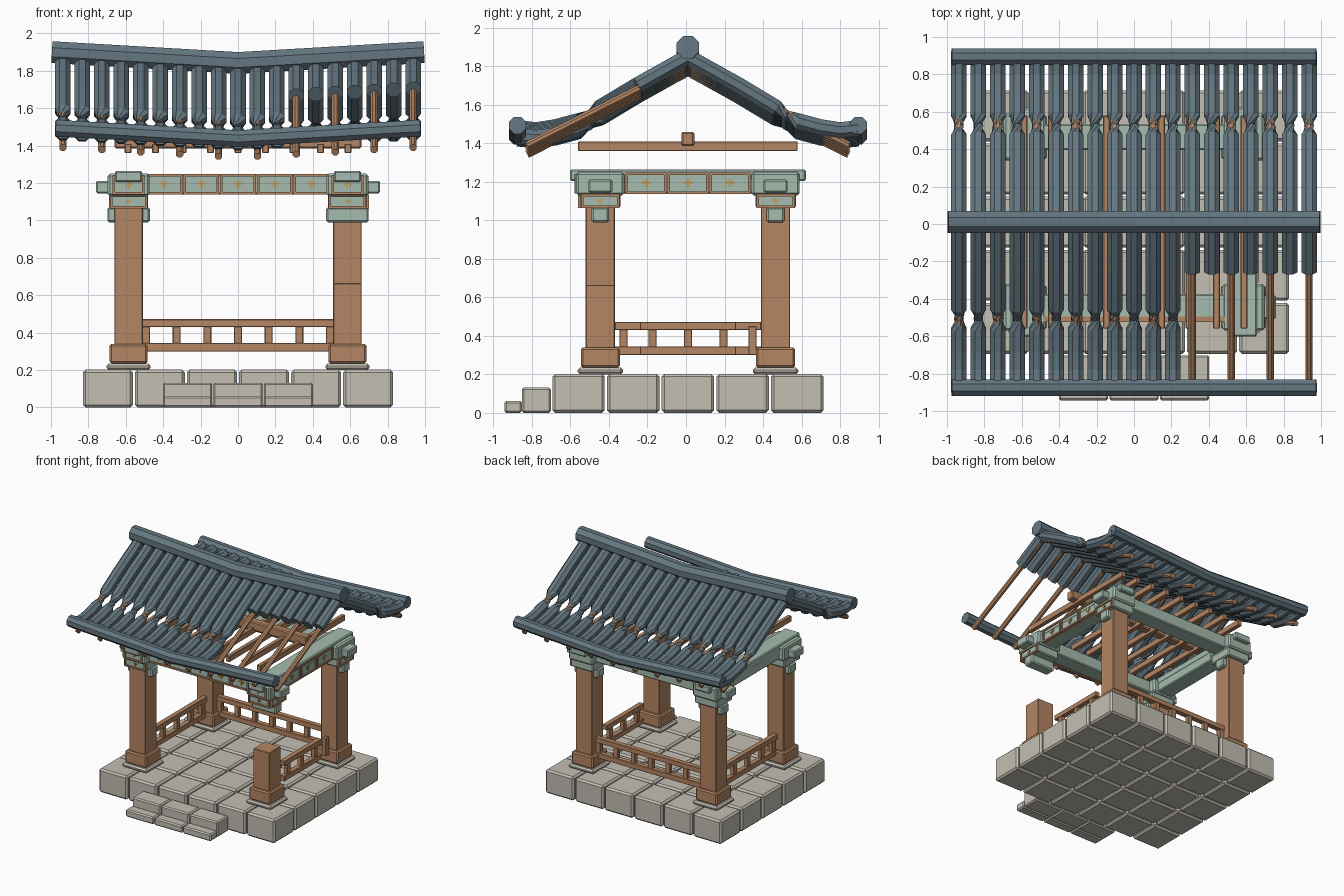
import bpy, bmesh, math
from mathutils import Vector

if "Cube" in bpy.data.objects:
    bpy.data.objects.remove(bpy.data.objects["Cube"])

C = 0.01                      # y of the building centre line
PX, PY = 0.585, 0.455         # post offsets


def mat(name, col):
    m = bpy.data.materials.new(name)
    m.diffuse_color = (*col, 1)
    m.use_nodes = True
    m.node_tree.nodes["Principled BSDF"].inputs["Base Color"].default_value = m.diffuse_color
    return m


STONE = mat("stone", (0.55, 0.52, 0.45))
WOOD = mat("wood", (0.46, 0.24, 0.126))
GREEN = mat("green_paint", (0.38, 0.50, 0.43))
TILE = mat("roof_tile", (0.13, 0.185, 0.22))
GOLD = mat("gold", (0.55, 0.34, 0.09))


def finish(bm, name, m, bevel=0):
    bmesh.ops.recalc_face_normals(bm, faces=bm.faces)
    me = bpy.data.meshes.new(name)
    bm.to_mesh(me)
    bm.free()
    ob = bpy.data.objects.new(name, me)
    me.materials.append(m)
    bpy.context.collection.objects.link(ob)
    if bevel:
        b = ob.modifiers.new("bevel", 'BEVEL')
        b.width, b.segments = bevel, 1


def boxes(name, items, m, bevel=0):
    """items: (x0, x1, y0, y1, z0, z1), y measured from the centre line"""
    bm = bmesh.new()
    for x0, x1, y0, y1, z0, z1 in items:
        vs = bmesh.ops.create_cube(bm, size=1)['verts']
        for v in vs:
            v.co = Vector(((x0 + x1) / 2 + v.co.x * (x1 - x0),
                           C + (y0 + y1) / 2 + v.co.y * (y1 - y0),
                           (z0 + z1) / 2 + v.co.z * (z1 - z0)))
    finish(bm, name, m, bevel)


def cbox(x, y, hx, hy, z0, z1):
    return (x - hx, x + hx, y - hy, y + hy, z0, z1)


def tube(bm, pts, r, side, scales=None, twists=None, n=8):
    """closed prism swept through pts"""
    pts, side, rings = [Vector(p) for p in pts], Vector(side), []
    for i, p in enumerate(pts):
        t = (pts[min(i + 1, len(pts) - 1)] - pts[max(i - 1, 0)]).normalized()
        up = t.cross(side).normalized()
        s = r * (scales[i] if scales else 1)
        tw = twists[i] if twists else 0
        ring = []
        for k in range(n):
            a = (k + 0.5) * math.tau / n + tw
            ring.append(bm.verts.new(p + side * s * math.cos(a) + up * s * math.sin(a)))
        rings.append(ring)
    for a, b in zip(rings, rings[1:]):
        for k in range(n):
            bm.faces.new((a[k], a[(k + 1) % n], b[(k + 1) % n], b[k]))
    bm.faces.new(rings[0])
    bm.faces.new(rings[-1])


corners = [(sx * PX, sy * PY) for sx in (-1, 1) for sy in (-1, 1)]
g = 0.006

# Stone platform and steps
w, d = 1.67 / 6, 1.42 / 5
boxes("platform_stones", [(-0.835 + i * w + g, -0.835 + (i + 1) * w - g,
                           -0.71 + j * d + g, -0.71 + (j + 1) * d - g, 0, 0.202)
                          for i in range(6) for j in range(5)], STONE, 0.014)
steps = []
for i in range(3):
    x0 = -0.405 + i * 0.27
    steps += [(x0 + 0.003, x0 + 0.267, -0.862, -0.712, 0, 0.132),
              (x0 + 0.003, x0 + 0.267, -0.953, -0.862, 0, 0.062)]
boxes("step_stones", steps, STONE, 0.01)

# Posts: the front right one is broken off
boxes("post_plinths", [cbox(x, y, 0.118, 0.118, 0.2, 0.235) for x, y in corners], STONE, 0.012)
boxes("post_feet", [cbox(x, y, 0.101, 0.101, 0.235, 0.34) for x, y in corners], WOOD, 0.01)
boxes("posts", [cbox(x, y, 0.076, 0.076, 0.3, 0.665 if x > 0 > y else 1.08)
                for x, y in corners], WOOD, 0.004)

# Railings on back, left and (broken) right
rail = [(-0.52, 0.52, PY - 0.022, PY + 0.022, z0, z1) for z0, z1 in ((0.3, 0.345), (0.43, 0.472))]
rail += [cbox(i * 0.164, PY, 0.021, 0.018, 0.34, 0.435) for i in range(-3, 4)]
for sx in (-1, 1):
    y0, y1 = (-0.38, 0.38) if sx < 0 else (-0.25, 0.25)
    rail += [(sx * PX - 0.022, sx * PX + 0.022, y0, y1, z0, z1)
             for z0, z1 in ((0.3, 0.345), (0.43, 0.472))]
    rail += [cbox(sx * PX, y, 0.018, 0.021, 0.34, 0.435) for y in (-0.185, 0, 0.185)]
rail += [cbox(-PX, y, 0.018, 0.021, 0.34, 0.435) for y in (-0.335, 0.335)]
rail += [cbox(PX, 0.335, 0.018, 0.021, 0.3, 0.45)]
boxes("railings", rail, WOOD, 0.003)

# Bracket blocks over every corner
arms, mids, blocks = [], [], []
for x, y in corners:
    arms.append(cbox(x, y, 0.114, 0.046, 0.99, 1.07))
    mids.append(cbox(x, y, 0.105, 0.105, 1.065, 1.138))
    blocks.append(cbox(x, y, 0.112, 0.125, 1.13, 1.25))
boxes("bracket_arms", arms, GREEN, 0.01)
boxes("bracket_caps", mids, GREEN, 0.008)
boxes("bracket_blocks", blocks, GREEN, 0.012)

# Ring beams with crossing ends
boxes("long_beams", [(-0.76, 0.76, s * PY - 0.062, s * PY + 0.062, 1.145, 1.212) for s in (-1, 1)]
      + [(-0.55, 0.55, s * PY - 0.07, s * PY + 0.07, 1.14, 1.245) for s in (-1, 1)], GREEN, 0.008)
boxes("cross_beams", [(s * PX - 0.072, s * PX + 0.072, -0.612, 0.612, 1.205, 1.265) for s in (-1, 1)]
      + [(s * PX - 0.07, s * PX + 0.07, -0.4, 0.4, 1.14, 1.245) for s in (-1, 1)], GREEN, 0.008)

# Painted panels (wood frames with gold flowers) on the front and right faces
frames, flowers = [], []


def panel(u, half, z0, z1, face, depth):
    def put(lst, u0, u1, a, b, o):
        if face == 'front':
            lst.append((u0, u1, -depth - o, -depth + 0.02, a, b))
        else:
            lst.append((depth - 0.02, depth + o, u0, u1, a, b))
    t = 0.013
    put(frames, u - half, u + half, z0, z0 + t, 0.01)
    put(frames, u - half, u + half, z1 - t, z1, 0.01)
    put(frames, u - half, u - half + t, z0, z1, 0.01)
    put(frames, u + half - t, u + half, z0, z1, 0.01)
    zc, s = (z0 + z1) / 2, (z1 - z0) * 0.08
    for du, dz in ((0, 1.6), (0, -1.6), (1.8, 0.3), (-1.8, 0.3), (0, 0)):
        put(flowers, u + du * s - s * 0.8, u + du * s + s * 0.8,
            zc + dz * s - s * 0.8, zc + dz * s + s * 0.8, 0.006)


for i in range(-2, 3):
    panel(i * 0.196, 0.095, 1.138, 1.248, 'front', PY + 0.07)
for i in (-1, 0, 1):
    panel(i * 0.218, 0.106, 1.138, 1.248, 'right', PX + 0.07)
for s in (-1, 1):
    panel(s * PX, 0.085, 1.14, 1.24, 'front', PY + 0.125)
    panel(s * PX, 0.1, 1.065, 1.138, 'front', PY + 0.105)
    panel(s * PY, 0.1, 1.065, 1.138, 'right', PX + 0.105)
boxes("panel_frames", frames, WOOD)
boxes("panel_flowers", flowers, GOLD)

# Ceiling joists and centre purlin
boxes("ceiling_joists", [cbox(i * 0.147, 0, 0.018, 0.57, 1.36, 1.41) for i in range(-4, 5)], WOOD, 0.004)
boxes("centre_purlin", [(-0.66, 0.66, -0.033, 0.033, 1.385, 1.46)], WOOD, 0.008)

# Roof: everything rises towards the gable ends
RISE = 0.057
PROFILE = [(0.0, 1.795), (0.26, 1.65), (0.46, 1.53), (0.515, 1.492),
           (0.57, 1.462), (0.69, 1.43), (0.79, 1.415), (0.885, 1.425)]
SCALES = [1, 1, 1, 0.58, 1, 1, 1, 1]
TWISTS = [0, 0, 0, 1.18, 2.356, 2.356, 2.356, 2.356]
tiles, rafters = bmesh.new(), bmesh.new()
for i in range(-9, 10):
    x = i * 0.104
    lift = RISE * abs(x)
    for s in (-1, 1):
        n = 2 if (s < 0 and i >= 3) else len(PROFILE)   # missing tiles, front right
        tube(tiles, [(x, C + s * a, z + lift) for a, z in PROFILE[:n]], 0.045,
             (1, 0, 0), SCALES[:n], TWISTS[:n])
        if i % 2:
            tube(rafters, [(x, C + s * 0.02, 1.75 + lift), (x, C + s * 0.835, 1.336 + lift)],
                 0.021, (1, 0, 0))
finish(tiles, "roof_tiles", TILE)
finish(rafters, "rafters", WOOD)

# Ridge and eave rolls
bm = bmesh.new()
tube(bm, [(x, C, 1.842 + 0.058 * abs(x)) for x in (-0.995, 0, 0.995)], 0.063, (0, 1, 0))
finish(bm, "ridge_roll", TILE)
bm = bmesh.new()
for s in (-1, 1):
    tube(bm, [(x, C + s * 0.885, 1.438 + RISE * abs(x)) for x in (-0.975, -0.5, 0, 0.5, 0.975)],
         0.048, (0, 1, 0))
finish(bm, "eave_rolls", TILE)
